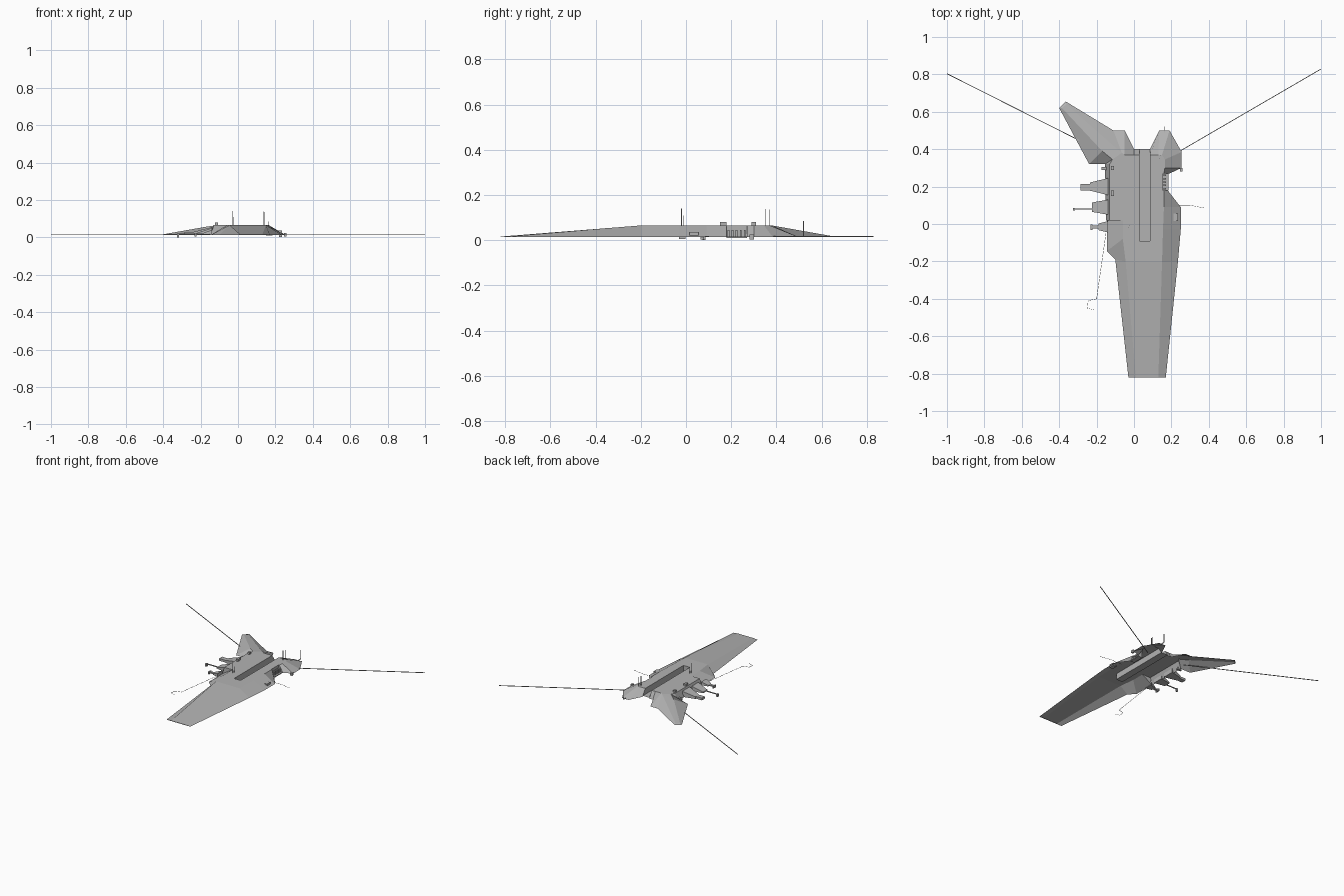
import bpy
from mathutils import Vector

cube = bpy.data.objects.get("Cube")
if cube:
    bpy.data.objects.remove(cube)


def material(name, value):
    mat = bpy.data.materials.new(name)
    mat.use_nodes = True
    colour = (value, value, value, 1)
    mat.diffuse_color = colour
    mat.node_tree.nodes["Principled BSDF"].inputs["Base Color"].default_value = colour
    return mat


GREY = material("hull grey", 0.45)
BASE, DECK = 0.013, 0.065


def build(name, polygons):
    """Mesh from polygons, merging points that share a position."""
    index, faces = {}, []
    for poly in polygons:
        face = []
        for p in poly:
            i = index.setdefault(tuple(round(c, 5) for c in p), len(index))
            if i not in face:
                face.append(i)
        if len(face) > 2:
            faces.append(face)
    mesh = bpy.data.meshes.new(name)
    mesh.from_pydata(list(index), [], faces)
    mesh.materials.append(GREY)
    obj = bpy.data.objects.new(name, mesh)
    bpy.context.collection.objects.link(obj)
    return obj


def at(x, y, z=DECK):
    return (x, y, z)


def flank(name, pairs):
    """Sloped wall between rim points on the ground and crown points above."""
    rim = [at(*r, BASE) for r, c in pairs]
    crown = [at(*c) for r, c in pairs]
    build(name, [(rim[i], rim[i + 1], crown[i + 1], crown[i]) for i in range(len(pairs) - 1)])


def prism(name, lower, upper):
    n = len(lower)
    sides = [(lower[i], lower[(i + 1) % n], upper[(i + 1) % n], upper[i]) for i in range(n)]
    return build(name, sides + [lower[::-1], upper])


def box(name, x0, x1, y0, y1, z0, z1):
    plan = [(x0, y0), (x1, y0), (x1, y1), (x0, y1)]
    return prism(name, [at(*p, z0) for p in plan], [at(*p, z1) for p in plan])


def rod(name, points, r):
    """Thin square rod following a path."""
    polys = []
    for a, b in zip(points, points[1:]):
        a, b = Vector(a), Vector(b)
        d = (b - a).normalized()
        u = d.cross(Vector((0, 0, 1)) if abs(d.z) < 0.9 else Vector((1, 0, 0))).normalized() * r
        v = d.cross(u).normalized() * r
        ring = [u + v, v - u, -u - v, u - v]
        lo, hi = [a + k for k in ring], [b + k for k in ring]
        polys += [(lo[i], lo[(i + 1) % 4], hi[(i + 1) % 4], hi[i]) for i in range(4)]
        polys += [lo[::-1], hi]
    return build(name, polys)


# Upper decks: long sloping nose, level plateau around the trench, sloping arm
nose_l, nose_r = at(0.01, -0.82, 0.016), at(0.13, -0.82, 0.016)
knee_l, knee_r = at(-0.045, -0.2), at(0.15, -0.2)
build("nose_deck", [(nose_l, nose_r, knee_r, knee_l)])
build("main_deck", [[
    knee_l, knee_r, at(0.155, -0.03), at(0.16, 0.09), at(0.16, 0.18), at(0.155, 0.18),
    at(0.155, 0.27), at(0.16, 0.27), at(0.165, 0.3), at(0.165, 0.345), at(0.15, 0.37),
    at(0.13, 0.37), at(0.085, 0.37), at(0.085, -0.09), at(0.03, -0.09), at(0.03, 0.37),
    at(0, 0.37), at(-0.05, 0.37), at(-0.065, 0.38), at(-0.115, 0.345), at(-0.13, 0.32),
    at(-0.13, 0.02), at(-0.06, 0.02), at(-0.06, -0.08)]])
tip_a, tip_b, elbow = (-0.36, 0.64, 0.019), (-0.385, 0.62, 0.019), (-0.17, 0.39, 0.057)
build("arm_deck", [(at(-0.065, 0.38), tip_a, elbow), (tip_a, tip_b, elbow),
                   (at(-0.065, 0.38), elbow, at(-0.115, 0.345))])

# Sloped outer walls
flank("right_flank", [
    ((0.17, -0.82), nose_r), ((0.235, -0.2), knee_r), ((0.25, -0.03), (0.155, -0.03)),
    ((0.25, 0.09), (0.16, 0.09)), ((0.18, 0.18), (0.16, 0.18)), ((0.155, 0.18), (0.155, 0.18)),
    ((0.155, 0.27), (0.155, 0.27)), ((0.19, 0.27), (0.16, 0.27)), ((0.255, 0.3), (0.165, 0.3)),
    ((0.255, 0.385), (0.165, 0.345)), ((0.19, 0.5), (0.15, 0.37)), ((0.135, 0.5), (0.13, 0.37)),
    ((0.085, 0.4), (0.085, 0.37))])
flank("arm_flank", [
    ((0.03, 0.4), (0.03, 0.37)), ((0, 0.4), (0, 0.37)), ((-0.05, 0.5), (-0.05, 0.37)),
    ((-0.11, 0.5), (-0.065, 0.38)), ((-0.365, 0.655), tip_a), ((-0.4, 0.62), tip_b),
    ((-0.24, 0.32), elbow), ((-0.155, 0.32), (-0.115, 0.345)), ((-0.155, 0.32), (-0.13, 0.32)),
    ((-0.15, 0.02), (-0.13, 0.02))])
flank("left_flank", [
    ((-0.145, 0.02), (-0.13, 0.02)), ((-0.145, 0.02), (-0.06, 0.02)),
    ((-0.145, -0.145), (-0.06, -0.08)), ((-0.1, -0.19), knee_l), ((-0.03, -0.82), nose_l)])
flank("nose_lip", [((-0.03, -0.82), nose_l), ((0.17, -0.82), nose_r)])

# Sunken trench open at the back
x0, x1, y0, y1, low = 0.03, 0.085, -0.09, 0.37, 0.02
build("trench", [
    (at(x0, y0, low), at(x1, y0, low), at(x1, y1 + 0.03, low), at(x0, y1 + 0.03, low)),
    (at(x0, y0), at(x0, y0, low), at(x0, y1 + 0.03, low), at(x0, y1)),
    (at(x1, y0, low), at(x1, y0), at(x1, y1), at(x1, y1 + 0.03, low)),
    (at(x0, y0, low), at(x0, y0), at(x1, y0), at(x1, y0, low))])


# Docking spurs along the left wall
def spur(name, xa, xb, y, wa, wb, ha, hb):
    prism(name,
          [at(xb, y - wb, BASE), at(xa, y - wa, BASE), at(xa, y + wa, BASE), at(xb, y + wb, BASE)],
          [at(xb, y - wb, hb), at(xa, y - wa, ha), at(xa, y + wa, ha), at(xb, y + wb, hb)])


spur("upper_spur", -0.14, -0.235, 0.2, 0.045, 0.022, 0.055, 0.03)
box("upper_spur_head", -0.285, -0.23, 0.18, 0.215, BASE, 0.03)
spur("middle_spur", -0.14, -0.225, 0.09, 0.04, 0.025, 0.05, 0.022)
rod("middle_spur_pole", [(-0.22, 0.08, 0.018), (-0.325, 0.08, 0.018)], 0.003)
box("middle_spur_foot", -0.327, -0.315, 0.072, 0.086, 0, 0.022)
spur("lower_spur", -0.14, -0.19, -0.015, 0.03, 0.018, 0.04, 0.022)
box("lower_spur_head", -0.23, -0.185, -0.025, -0.008, BASE, 0.022)
box("lower_spur_foot", -0.232, -0.222, -0.032, -0.002, 0.006, 0.024)
box("wall_fitting", -0.175, -0.14, 0.29, 0.305, BASE, 0.03)

# Piers in the right bay and fittings beside it
for i in range(5):
    y = 0.188 + 0.018 * i
    box("bay_pier", 0.15, 0.172, y - 0.004, y + 0.004, BASE, 0.045)
box("bay_sill", 0.15, 0.185, 0.18, 0.27, 0.01, 0.016)
box("right_hatch_block", 0.205, 0.235, 0.015, 0.055, BASE, 0.036)
box("right_rear_foot", 0.245, 0.26, 0.28, 0.3, 0.004, 0.024)
box("right_front_foot", 0.22, 0.235, 0.065, 0.08, 0.003, 0.015)

# Roof housings
for y, d in ((0.3, 0.01), (0.165, 0.015)):
    box("roof_housing", -0.124, -0.106, y - d, y + d, DECK, 0.08)

# Masts
for x, y, z, top in ((-0.03, -0.02, DECK, 0.14), (-0.025, -0.01, DECK, 0.11),
                     (0.135, 0.35, DECK, 0.138), (0.14, 0.368, DECK, 0.135),
                     (0.165, 0.52, 0.015, 0.085)):
    rod("mast", [(x, y, z), (x, y, top)], 0.0015)
rod("rear_mast_arm", [(0.165, 0.49, 0.017), (0.165, 0.52, 0.017)], 0.002)

# Long cables and fine wires
rod("left_cable", [(0.16, 0.34, 0.017), (0.999, 0.828, 0.017)], 0.002)
rod("right_cable", [(-0.14, 0.37, 0.017), (-0.999, 0.803, 0.017)], 0.002)
rod("side_wire", [(0.19, 0.1, 0.017), (0.3, 0.1, 0.017), (0.38, 0.085, 0.017)], 0.0008)
rod("trailing_wire", [(-0.15, -0.05, 0.017), (-0.2, -0.4, 0.017), (-0.245, -0.41, 0.017),
                      (-0.25, -0.45, 0.017), (-0.21, -0.46, 0.017)], 0.0008)
